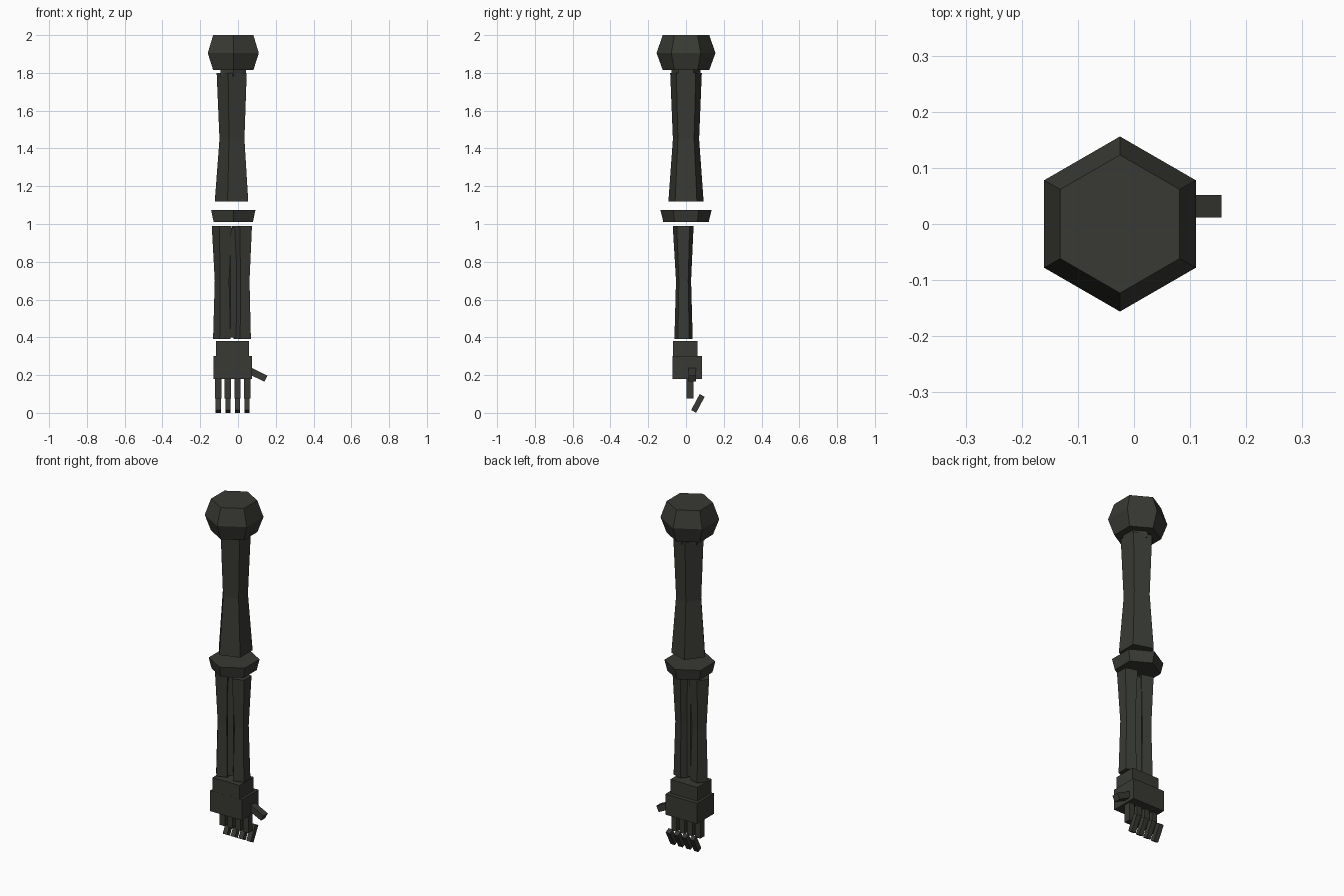
import bpy, bmesh
from math import cos, sin, radians, tau

if "Cube" in bpy.data.objects:
    bpy.data.objects.remove(bpy.data.objects["Cube"])

mat = bpy.data.materials.new("dark_metal")
mat.diffuse_color = (0.04, 0.042, 0.034, 1)
mat.use_nodes = True
mat.node_tree.nodes["Principled BSDF"].inputs["Base Color"].default_value = mat.diffuse_color


def finish(name, bm):
    bmesh.ops.recalc_face_normals(bm, faces=bm.faces)
    me = bpy.data.meshes.new(name)
    bm.to_mesh(me)
    bm.free()
    me.materials.append(mat)
    ob = bpy.data.objects.new(name, me)
    bpy.context.collection.objects.link(ob)
    return ob


def prism(name, sides, start, rings):
    """Capped faceted column; rings are (x, y, z, radius)."""
    bm = bmesh.new()
    loops = []
    for x, y, z, r in rings:
        angles = [radians(start) + tau * i / sides for i in range(sides)]
        loops.append([bm.verts.new((x + r * cos(a), y + r * sin(a), z)) for a in angles])
    for a, b in zip(loops, loops[1:]):
        for i in range(sides):
            j = (i + 1) % sides
            bm.faces.new((a[i], a[j], b[j], b[i]))
    bm.faces.new(loops[0])
    bm.faces.new(loops[-1])
    return finish(name, bm)


def box(name, centre, size, rot=(0, 0, 0)):
    bm = bmesh.new()
    bmesh.ops.create_cube(bm, size=1)
    bmesh.ops.scale(bm, vec=size, verts=bm.verts)
    ob = finish(name, bm)
    ob.location = centre
    ob.rotation_euler = [radians(a) for a in rot]
    return ob


CX = -0.025

# Shoulder ball and its short neck
prism("shoulder", 6, 30, [(CX, 0, 1.815, 0.123), (CX, 0, 1.905, 0.156), (CX, 0, 2.0, 0.123)])
prism("shoulder_neck", 6, 30, [(CX, 0, 1.78, 0.078), (CX, 0, 1.82, 0.078)])

# Five-sided upper arm, waisted in the middle
prism("upper_arm", 5, 36, [(CX, 0, 1.12, 0.098), (CX, 0, 1.45, 0.073), (CX, 0, 1.80, 0.088)])

# Elbow collar
prism("elbow", 6, 30, [(CX, 0, 1.01, 0.12), (CX, 0, 1.073, 0.135)])

# Two forearm bones with a thin core between them
for name, x in (("outer_forearm_bone", -0.081), ("inner_forearm_bone", 0.027)):
    prism(name, 5, 36, [(x, -0.013, 0.39, 0.051), (x, -0.013, 0.70, 0.042),
                        (x, -0.015, 0.99, 0.058)])
prism("forearm_core", 5, 36, [(-0.03, -0.013, 0.40, 0.028), (-0.03, -0.013, 0.98, 0.028)])

# Wrist and palm blocks
box("wrist", (-0.028, -0.005, 0.335), (0.175, 0.13, 0.09))
box("palm", (-0.028, 0.007, 0.24), (0.205, 0.155, 0.12))

# Four fingers, each with a straight base and a tilted tip
for i in range(4):
    x = -0.104 + i * 0.0507
    box(f"finger_base_{i + 1}", (x, 0.022, 0.13), (0.034, 0.038, 0.11))
    box(f"finger_tip_{i + 1}", (x, 0.063, 0.05), (0.028, 0.03, 0.096), (-28, 0, 0))

# Thumb
box("thumb", (0.103, 0.032, 0.203), (0.10, 0.04, 0.036), (0, 26, 0))
